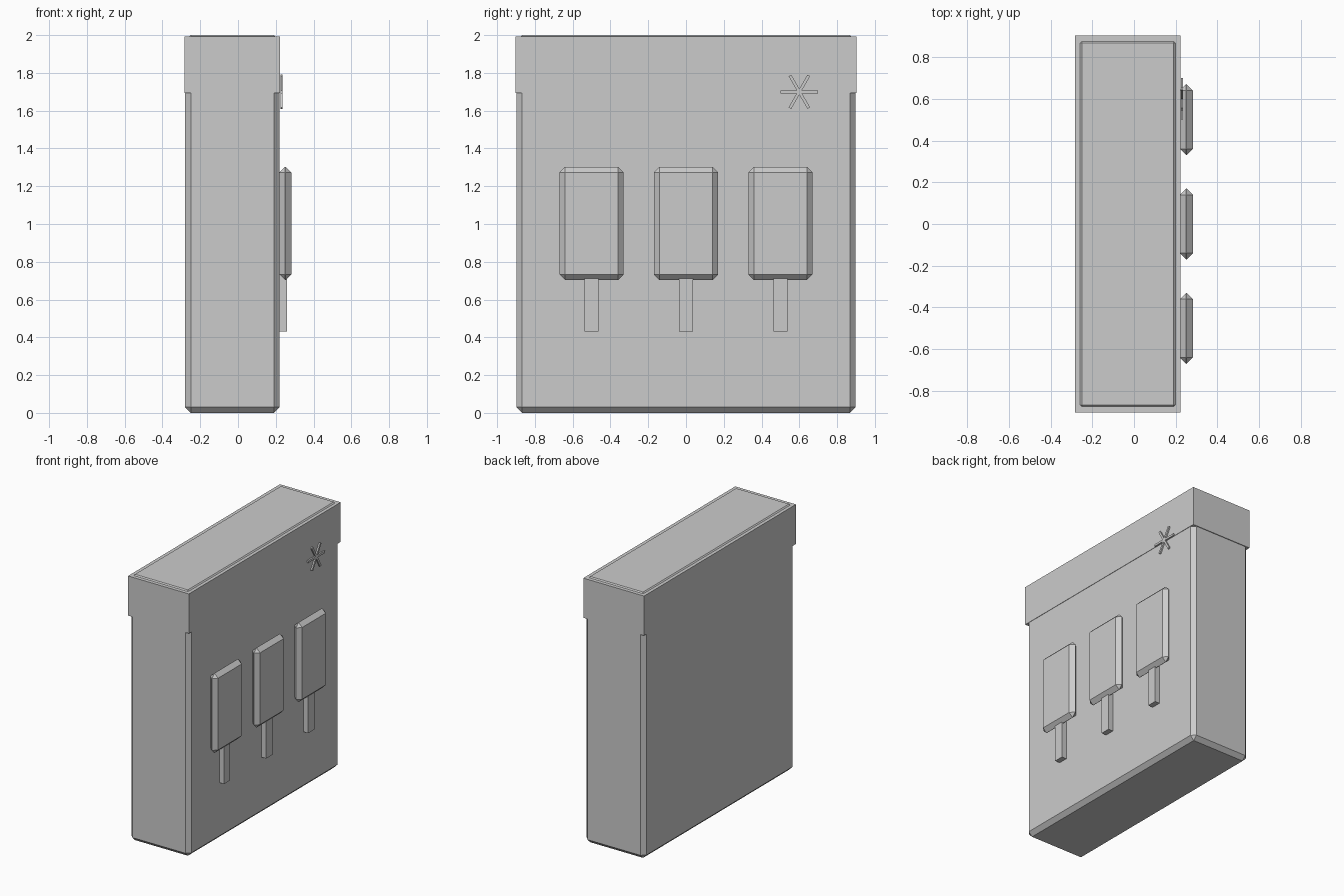
import bpy
from math import radians

if "Cube" in bpy.data.objects:
    bpy.data.objects.remove(bpy.data.objects["Cube"])


def box(name, lo, hi, bevel=0.0, turn=0.0):
    """Axis-aligned box from corner lo to corner hi, optionally chamfered and turned about x."""
    bpy.ops.mesh.primitive_cube_add(size=1)
    ob = bpy.context.object
    ob.name = name
    size = [b - a for a, b in zip(lo, hi)]
    for v in ob.data.vertices:
        v.co = [c * s for c, s in zip(v.co, size)]
    ob.location = [(a + b) / 2 for a, b in zip(lo, hi)]
    ob.rotation_euler.x = radians(turn)
    if bevel:
        mod = ob.modifiers.new("chamfer", 'BEVEL')
        mod.width = bevel
        mod.segments = 1
        mod.limit_method = 'NONE'
    return ob


# Carton with chamfered edges, its top just showing through the lid
box("carton_body", (-0.28, -0.8975, 0), (0.22, 0.8975, 2.0), bevel=0.03)

# Sharp-edged lid band
box("carton_lid", (-0.283, -0.903, 1.694), (0.223, 0.903, 1.992))

# Three ice lollies in relief on the +x face
for i, y in enumerate((-0.5, 0.0, 0.5), 1):
    box(f"ice_lolly_{i}", (0.22, y - 0.17, 0.703), (0.282, y + 0.17, 1.303), bevel=0.03)
    box(f"lolly_stick_{i}", (0.22, y - 0.0365, 0.432), (0.26, y + 0.0365, 0.74))

# Snowflake made of three crossed bars
for i in range(3):
    box(f"snowflake_bar_{i + 1}", (0.224, 0.5, 1.692), (0.235, 0.7, 1.708), turn=60 * i)
